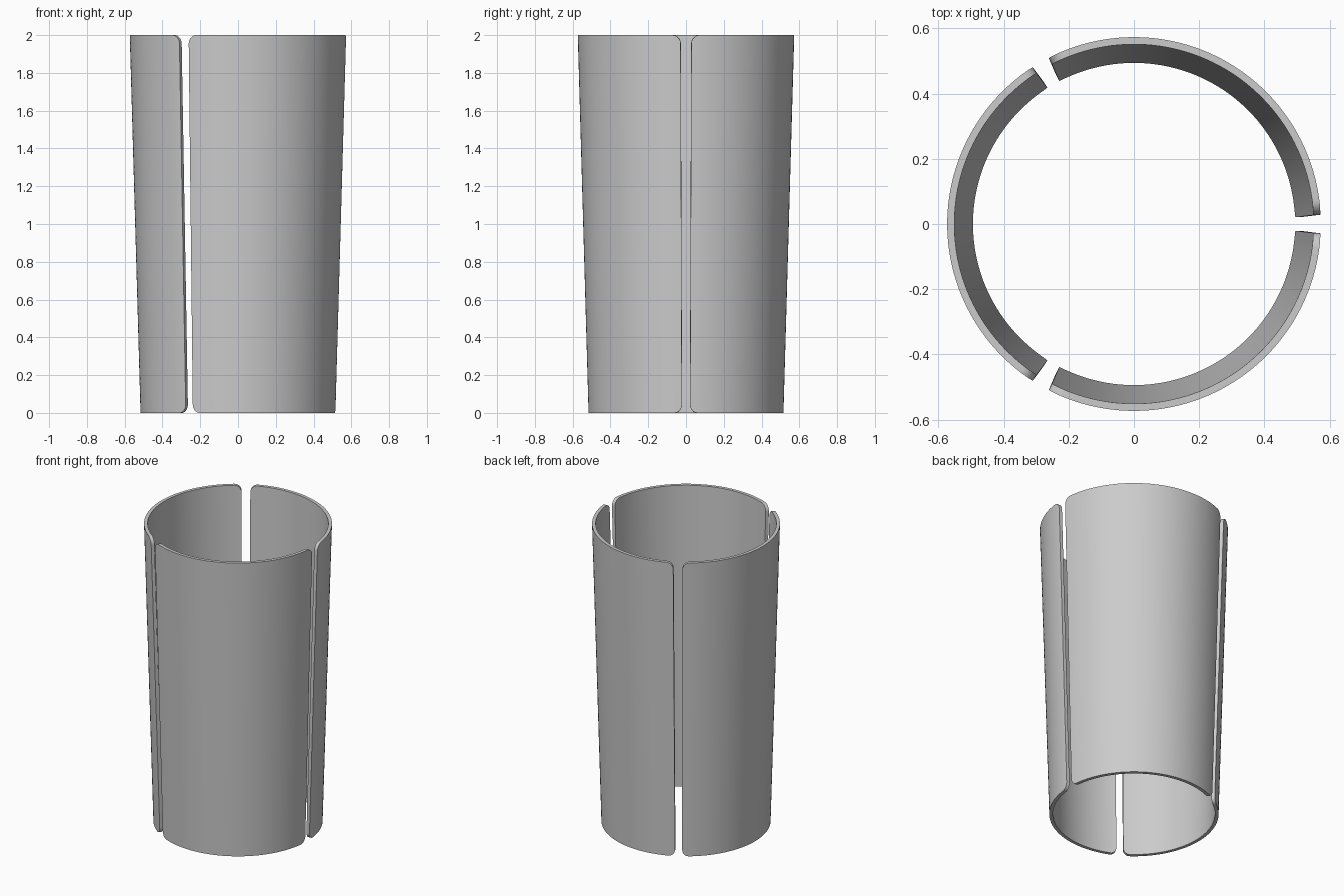
import bpy
import bmesh
from math import cos, sin, sqrt, pi, radians

cube = bpy.data.objects.get("Cube")
if cube:
    bpy.data.objects.remove(cube, do_unlink=True)

HEIGHT = 2.0
R_BOTTOM, R_TOP = 0.516, 0.573      # outer radius of the taper
WALL = 0.022
CORNER = 0.045                      # rounding of the panel corners
GAP_BOTTOM, GAP_TOP = radians(2.4), radians(2.85)   # half gap angles

grey = bpy.data.materials.new("plain grey")
grey.use_nodes = True
colour = (0.6, 0.6, 0.6, 1)
grey.diffuse_color = colour
grey.node_tree.nodes["Principled BSDF"].inputs["Base Color"].default_value = colour


def mix(a, b, t):
    return a + (b - a) * t


def column_offsets(width):
    """Distances along the arc, dense inside the rounded corners."""
    corner = [CORNER * (1 - cos(i / 8 * pi / 2)) for i in range(9)]
    middle = [mix(CORNER, width - CORNER, i / 48) for i in range(1, 48)]
    return corner + middle + [width - s for s in reversed(corner)]


def make_panel(name, centre):
    """Curved, tapered panel: one four-point section per column."""
    bm = bmesh.new()
    width = 2 * pi / 3 * (R_BOTTOM + R_TOP) / 2
    sections = []
    for s in column_offsets(width):
        d = max(0, CORNER - min(s, width - s))
        trim = CORNER - sqrt(max(0, CORNER ** 2 - d ** 2))
        section = []
        for z, inset in ((trim, 0), (HEIGHT - trim, 0),
                         (HEIGHT - trim, WALL), (trim, WALL)):
            t = z / HEIGHT
            half = pi / 3 - mix(GAP_BOTTOM, GAP_TOP, t)
            a = centre + mix(-half, half, s / width)
            r = mix(R_BOTTOM, R_TOP, t) - inset
            section.append(bm.verts.new((r * cos(a), r * sin(a), z)))
        sections.append(section)
    for p, q in zip(sections, sections[1:]):
        for i in range(4):
            j = (i + 1) % 4
            bm.faces.new((p[i], q[i], q[j], p[j]))
    bm.faces.new(sections[0])
    bm.faces.new(list(reversed(sections[-1])))
    bmesh.ops.recalc_face_normals(bm, faces=bm.faces)

    mesh = bpy.data.meshes.new(name)
    bm.to_mesh(mesh)
    bm.free()
    mesh.materials.append(grey)
    panel = bpy.data.objects.new(name, mesh)
    bpy.context.collection.objects.link(panel)
    bpy.ops.object.select_all(action="DESELECT")
    panel.select_set(True)
    bpy.context.view_layer.objects.active = panel
    bpy.ops.object.shade_smooth_by_angle(angle=radians(35))


# Three equal panels with narrow gaps between them
for name, angle in (("back_panel", 60), ("right_panel", 180), ("front_panel", 300)):
    make_panel(name, radians(angle))
